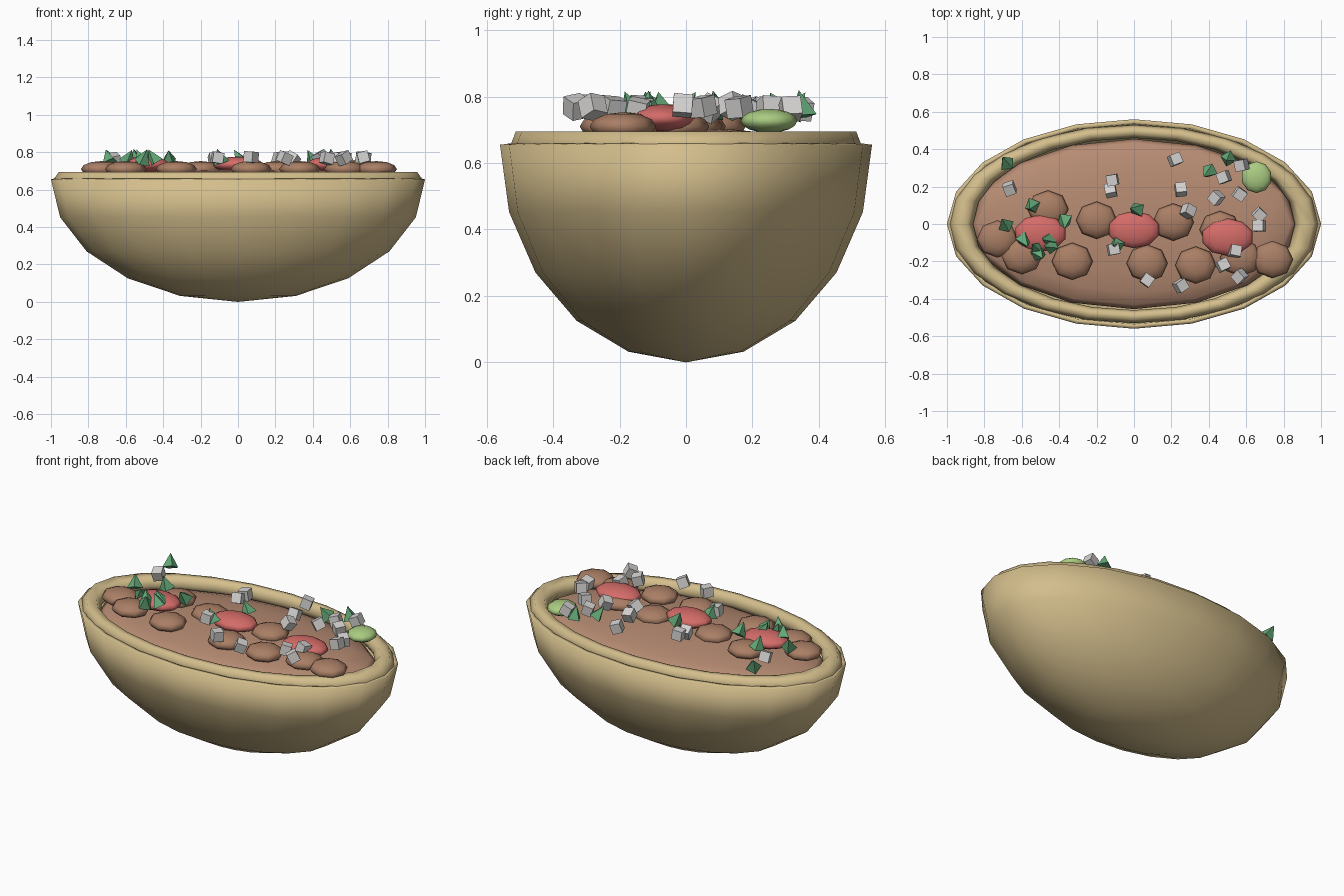
import bpy, bmesh, math, random
from mathutils import Matrix, Vector, Euler

random.seed(7)
if "Cube" in bpy.data.objects:
    bpy.data.objects.remove(bpy.data.objects["Cube"], do_unlink=True)


def material(name, r, g, b):
    m = bpy.data.materials.new(name)
    m.use_nodes = True
    m.diffuse_color = (r, g, b, 1)
    m.node_tree.nodes["Principled BSDF"].inputs["Base Color"].default_value = (r, g, b, 1)
    return m


crust = material("tan crust", 0.65, 0.51, 0.26)
stew = material("brown filling", 0.47, 0.26, 0.17)
bean_brown = material("bean brown", 0.40, 0.21, 0.13)
red = material("tomato red", 0.66, 0.15, 0.14)
lime = material("lime green", 0.40, 0.60, 0.22)
leaf = material("leaf green", 0.13, 0.40, 0.19)
white = material("pale grey", 0.66, 0.65, 0.64)


def finish(name, bm, mat, smooth=True):
    bmesh.ops.recalc_face_normals(bm, faces=bm.faces)
    mesh = bpy.data.meshes.new(name)
    bm.to_mesh(mesh)
    bm.free()
    mesh.materials.append(mat)
    for p in mesh.polygons:
        p.use_smooth = smooth
    ob = bpy.data.objects.new(name, mesh)
    bpy.context.collection.objects.link(ob)
    return ob


def place(loc, scale=(1, 1, 1), rot=(0, 0, 0)):
    return Matrix.LocRotScale(Vector(loc), Euler(rot), Vector(scale))


def ellipsoid(name, loc, radii, mat, segments=8, rings=6):
    bm = bmesh.new()
    bmesh.ops.create_uvsphere(bm, u_segments=segments, v_segments=rings, radius=1,
                              matrix=place(loc, radii))
    return finish(name, bm, mat)


# Oval bowl: lower half of a stretched sphere, thickened inwards
bm = bmesh.new()
bmesh.ops.create_uvsphere(bm, u_segments=20, v_segments=10, radius=1)
bmesh.ops.delete(bm, geom=[v for v in bm.verts if v.co.z > 0.01], context="VERTS")
bmesh.ops.transform(bm, matrix=place((0, 0, 0.655), (1, 0.56, 0.655)), verts=bm.verts)
bowl = finish("bowl", bm, crust)
shell = bowl.modifiers.new("wall", "SOLIDIFY")
shell.thickness = 0.025
shell.offset = -1

# Rolled rim: six-sided ring stretched to the oval
bm = bmesh.new()
STEPS, SIDES = 24, 6
rings = []
for i in range(STEPS):
    a = math.tau * i / STEPS
    ring = []
    for j in range(SIDES):
        b = math.tau * j / SIDES
        r = 0.925 + 0.065 * math.cos(b)
        ring.append(bm.verts.new((r * math.cos(a), 0.535 * r * math.sin(a),
                                  0.65 + 0.052 * math.sin(b))))
    rings.append(ring)
for i in range(STEPS):
    p, q = rings[i], rings[(i + 1) % STEPS]
    for j in range(SIDES):
        k = (j + 1) % SIDES
        bm.faces.new((p[j], q[j], q[k], p[k]))
finish("rim", bm, crust)

# Domed filling
ellipsoid("filling", (0, 0, 0.62), (0.88, 0.455, 0.085), stew, 16, 10)

# Beans
for x, y in [(-.73, -.08), (-.60, -.17), (-.46, .08), (-.33, -.20), (-.20, .02), (.07, -.21),
             (.21, .01), (.33, -.22), (.46, -.03), (.57, -.18), (.74, -.19)]:
    ellipsoid("bean", (x, y, 0.71), (0.11, 0.10, 0.043), bean_brown)

# Tomato chunks
for x, y in [(-.50, -.05), (0, -.03), (.50, -.07)]:
    ellipsoid("tomato_chunk", (x, y, 0.735), (0.14, 0.10, 0.042), red, 10, 8)

# Lime piece
ellipsoid("lime_piece", (.655, .25, 0.727), (0.082, 0.085, 0.036), lime, 10, 8)

# Scattered cheese cubes
for x, y in [(-.665, .19), (-.115, .235), (-.125, .18), (.22, .345), (.25, .185), (.29, .07),
             (.44, .14), (.48, .25), (.575, .315), (.565, .16), (.67, .05), (.67, -.01),
             (.54, -.145), (.475, -.22), (.565, -.28), (.25, -.33), (.07, -.30), (-.11, -.135)]:
    bm = bmesh.new()
    rot = (random.uniform(-.5, .5), random.uniform(-.5, .5), random.uniform(0, 3))
    bmesh.ops.create_cube(bm, size=0.058,
                          matrix=place((x, y, random.uniform(.76, .775)), rot=rot))
    finish("cheese_cube", bm, white, False)

# Herb leaves: small tilted four-sided cones
for x, y in [(-.69, .34), (-.55, .09), (-.695, .01), (-.37, 0), (-.47, -.08), (-.58, -.10),
             (-.53, -.12), (-.50, -.17), (-.46, -.12), (0, .08), (-.10, -.11), (.39, .27),
             (.50, .345)]:
    bm = bmesh.new()
    rot = (random.uniform(-.6, .6), random.uniform(-.6, .6), random.uniform(0, 3))
    bmesh.ops.create_cone(bm, cap_ends=True, segments=4, radius1=0.045, radius2=0, depth=0.08,
                          matrix=place((x, y, 0.78), rot=rot))
    finish("herb_leaf", bm, leaf, False)
